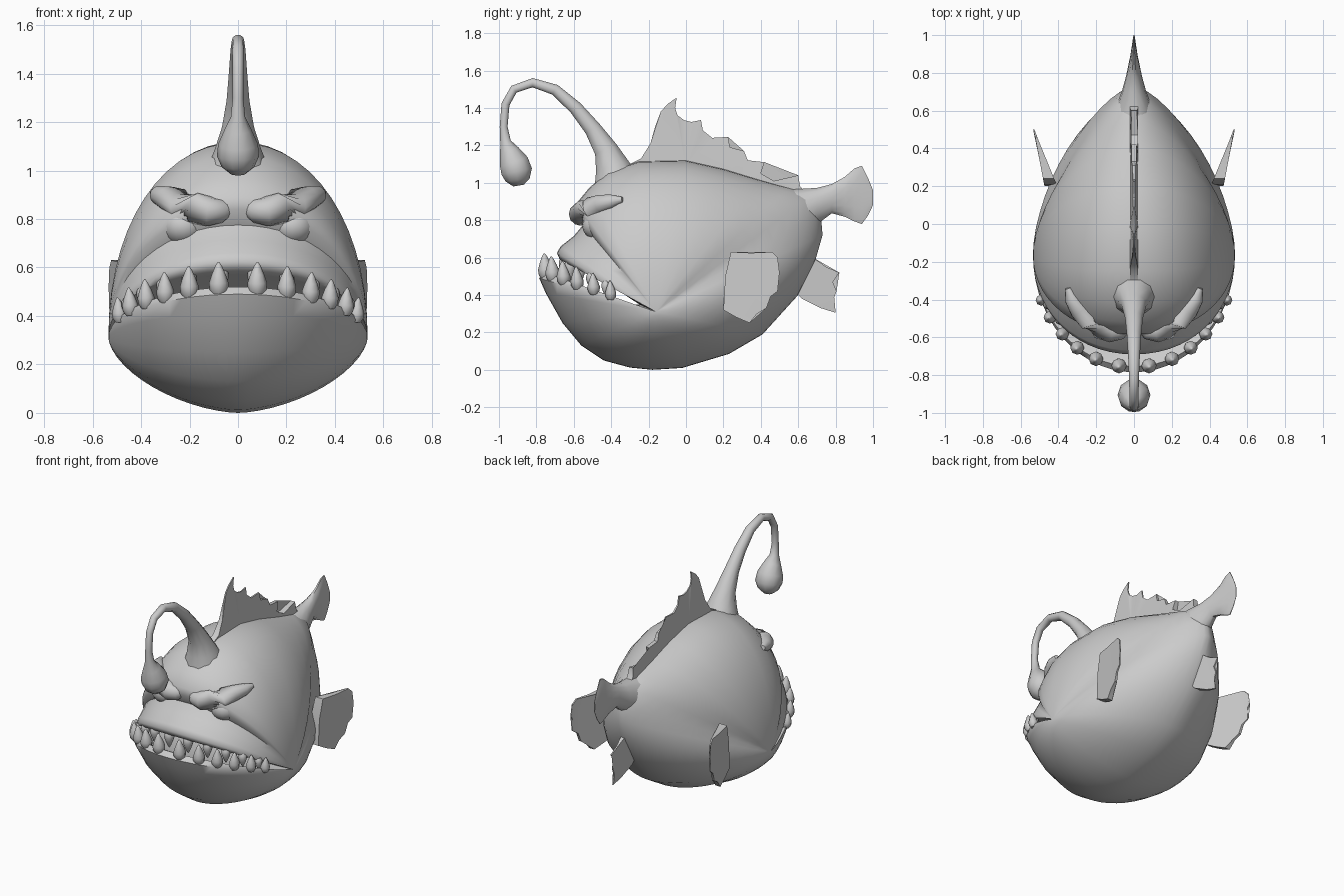
import bpy, bmesh, math
from mathutils import Vector

if "Cube" in bpy.data.objects:
    bpy.data.objects.remove(bpy.data.objects["Cube"])

grey = bpy.data.materials.new("grey")
grey.diffuse_color = (0.6, 0.6, 0.6, 1)
grey.use_nodes = True
grey.node_tree.nodes["Principled BSDF"].inputs["Base Color"].default_value = grey.diffuse_color


def finish(bm, name, angle=50, mirror=False):
    bmesh.ops.recalc_face_normals(bm, faces=bm.faces)
    me = bpy.data.meshes.new(name)
    bm.to_mesh(me)
    bm.free()
    me.materials.append(grey)
    ob = bpy.data.objects.new(name, me)
    bpy.context.collection.objects.link(ob)
    bpy.ops.object.select_all(action='DESELECT')
    ob.select_set(True)
    bpy.context.view_layer.objects.active = ob
    bpy.ops.object.shade_smooth_by_angle(angle=math.radians(angle))
    if mirror:
        ob.modifiers.new("mirror", 'MIRROR').use_mirror_merge = False
    return ob


def loft(bm, rings):
    """Skin a list of equal point rings and cap both ends."""
    vs = [[bm.verts.new(p) for p in r] for r in rings]
    n = len(vs[0])
    for a, b in zip(vs, vs[1:]):
        for i in range(n):
            j = (i + 1) % n
            bm.faces.new((a[i], a[j], b[j], b[i]))
    bm.faces.new(vs[0])
    bm.faces.new(vs[-1])


def tube(bm, path, segs=10):
    """Round tube along (x, y, z, radius) points."""
    pts = [Vector(p[:3]) for p in path]
    rings = []
    for i, p in enumerate(pts):
        t = (pts[min(i + 1, len(pts) - 1)] - pts[max(i - 1, 0)]).normalized()
        ref = Vector((1, 0, 0)) if abs(t.x) < 0.8 else Vector((0, 0, 1))
        u = (ref - t * ref.dot(t)).normalized()
        v = t.cross(u)
        r = path[i][3]
        rings.append([p + r * (u * math.cos(k * math.tau / segs) + v * math.sin(k * math.tau / segs))
                      for k in range(segs)])
    loft(bm, rings)


# Body: half-ring sections fanned around the jaw hinge, which runs along x
W, HY, HZ = 0.535, -0.16, 0.31


def fan(y, z, n, phi):
    c, s = math.cos(phi), math.sin(phi)
    x = W * math.copysign(abs(c) ** (2 / n), c)
    k = max(s, 0) ** (2 / n)
    return Vector((x, HY + (y - HY) * k, HZ + (z - HZ) * k))


# side profile (y, z, section roundness): lower lip, belly, back, head, upper lip, mouth lining
PROFILE = [
    (-.755, .52, 2.0), (-.785, .49, 2.0), (-.75, .41, 1.95), (-.66, .25, 1.85), (-.56, .13, 1.75),
    (-.44, .05, 1.7), (-.3, .012, 1.65), (-.18, 0, 1.65), (-.02, .01, 1.65), (.23, .085, 1.75),
    (.41, .19, 1.8), (.6, .4, 1.75), (.69, .58, 1.65), (.73, .72, 1.5), (.72, .84, 1.4),
    (.68, .94, 1.4), (.55, .975, 1.6), (.4, 1.015, 1.8), (.2, 1.075, 2.0), (0, 1.12, 2.05),
    (-.25, 1.115, 2.1), (-.42, 1.06, 2.1), (-.52, .97, 2.1), (-.585, .89, 2.1), (-.585, .84, 2.05),
    (-.55, .775, 2.05), (-.6, .715, 2.1), (-.67, .66, 2.1), (-.69, .625, 2.1), (-.675, .59, 2.1),
    (-.61, .57, 2.1), (-.48, .5, 2.1), (-.25, .35, 2.1), (-.45, .35, 2.0), (-.62, .42, 2.0),
    (-.7, .49, 2.0)]
SEG = 28
bm = bmesh.new()
poles = [bm.verts.new((W, HY, HZ)), bm.verts.new((-W, HY, HZ))]
cols = [[poles[0]] + [bm.verts.new(fan(*p, math.pi * k / SEG)) for k in range(1, SEG)] + [poles[1]]
        for p in PROFILE]
for i, a in enumerate(cols):
    b = cols[(i + 1) % len(cols)]
    for k in range(SEG):
        f = []
        for v in (a[k], a[k + 1], b[k + 1], b[k]):
            if v not in f:
                f.append(v)
        bm.faces.new(f)
finish(bm, "body", 60)

# Tail stalk flattening into the tail fin: (y, centre z, half height, half width)
bm = bmesh.new()
TAIL = [(.48, .8, .16, .13), (.6, .83, .14, .105), (.7, .875, .1, .065), (.78, .915, .08, .043),
        (.85, .925, .11, .028), (.9, .935, .145, .018), (.94, .935, .16, .012), (.975, .925, .1, .007),
        (1.0, .92, .04, .003)]
loft(bm, [[(w * math.cos(a), y, z + h * math.sin(a)) for a in [k * math.tau / 14 for k in range(14)]]
          for y, z, h, w in TAIL])
finish(bm, "tail")

# Lure: curved stalk ending in a hanging bulb
bm = bmesh.new()
tube(bm, [(0, -.37, 1.0, .13), (0, -.395, 1.09, .095), (0, -.43, 1.18, .066), (0, -.5, 1.29, .047),
          (0, -.59, 1.4, .038), (0, -.7, 1.497, .031), (0, -.82, 1.535, .026), (0, -.92, 1.5, .024),
          (0, -.965, 1.42, .023), (0, -.975, 1.3, .022), (0, -.965, 1.22, .03), (0, -.945, 1.17, .055),
          (0, -.92, 1.11, .082), (0, -.905, 1.06, .087), (0, -.9, 1.015, .068), (0, -.895, .985, .03)])
finish(bm, "lure")


# Fins: plates from (y, z) outlines, with sideways offset and thickness set by rules
def fin(name, outline, side, thick, mirror=False):
    bm = bmesh.new()
    a = [bm.verts.new((side(y, z) - thick(y, z), y, z)) for y, z in outline]
    b = [bm.verts.new((side(y, z) + thick(y, z), y, z)) for y, z in outline]
    fa = [bm.faces.new(a), bm.faces.new(b)]
    n = len(a)
    for i in range(n):
        j = (i + 1) % n
        bm.faces.new((a[i], a[j], b[j], b[i]))
    bmesh.ops.triangulate(bm, faces=fa)
    finish(bm, name, 40, mirror)


fin("dorsal_fin", [(-.3, 1.1), (-.24, 1.13), (-.19, 1.21), (-.165, 1.3), (-.135, 1.38), (-.1, 1.42),
                   (-.05, 1.455), (-.058, 1.4), (-.045, 1.36), (-.01, 1.335), (.03, 1.325), (.08, 1.335),
                   (.09, 1.28), (.14, 1.24), (.225, 1.245), (.235, 1.19), (.31, 1.17), (.33, 1.12),
                   (.42, 1.11), (.4, 1.05), (.47, 1.01), (.6, 1.04), (.61, .98), (.66, .93), (.3, 1.0),
                   (0, 1.08)],
    lambda y, z: 0, lambda y, z: max(.004, .022 - .1 * max(0, z - 1.12 + .25 * max(y, 0))))
fin("anal_fin", [(.58, .42), (.62, .38), (.72, .33), (.8, .305), (.785, .37), (.805, .42), (.785, .47),
                 (.82, .52), (.75, .55), (.68, .6), (.6, .52)],
    lambda y, z: 0, lambda y, z: max(.004, .025 - .1 * (y - .58)))
fin("pectoral_fin", [(.2, .32), (.27, .28), (.34, .25), (.38, .3), (.43, .33), (.45, .39), (.49, .42),
                     (.48, .48), (.5, .52), (.47, .56), (.49, .6), (.46, .63), (.35, .625), (.24, .63),
                     (.21, .5)],
    lambda y, z: .44 + .3 * (y - .2), lambda y, z: max(.004, .034 - .11 * (y - .2)), True)

# Eyes sunk under heavy slanted brows
bm = bmesh.new()
bmesh.ops.create_uvsphere(bm, u_segments=16, v_segments=10, radius=1)
bmesh.ops.scale(bm, vec=(.092, .095, .08), verts=bm.verts)
bmesh.ops.translate(bm, vec=(.225, -.46, .77), verts=bm.verts)
finish(bm, "eye", 60, True)
bm = bmesh.new()
tube(bm, [(.03, -.535, .845, .025), (.07, -.56, .835, .05), (.12, -.565, .832, .062), (.18, -.545, .845, .064),
          (.24, -.505, .865, .06), (.29, -.455, .885, .052), (.33, -.395, .9, .038), (.35, -.34, .91, .015)], 12)
finish(bm, "brow", 60, True)


# Teeth: teardrop spikes standing along each lip
def teeth(name, lip, angles, heights, up, lean):
    bm = bmesh.new()
    for deg, h in zip(angles, heights):
        p = fan(*lip, math.radians(deg))
        out = Vector((p.x, p.y - HY, 0)).normalized() * lean
        r = h * .35
        tube(bm, [(*(p + out * t + Vector((0, 0, up * h * t))), r * k) for t, k in
                  ((-.2, .6), (0, .95), (.25, 1), (.55, .72), (.85, .35), (1, .08))], 8)
    finish(bm, name, 60, True)


teeth("lower_teeth", (-.755, .51, 2.0), (81.5, 68, 56, 45, 34, 24), (.115, .11, .105, .1, .095, .085), 1, .01)
teeth("upper_teeth", (-.65, .585, 2.1), (83, 69, 56, 44, 32), (.095, .09, .085, .08, .07), -1, 0)
